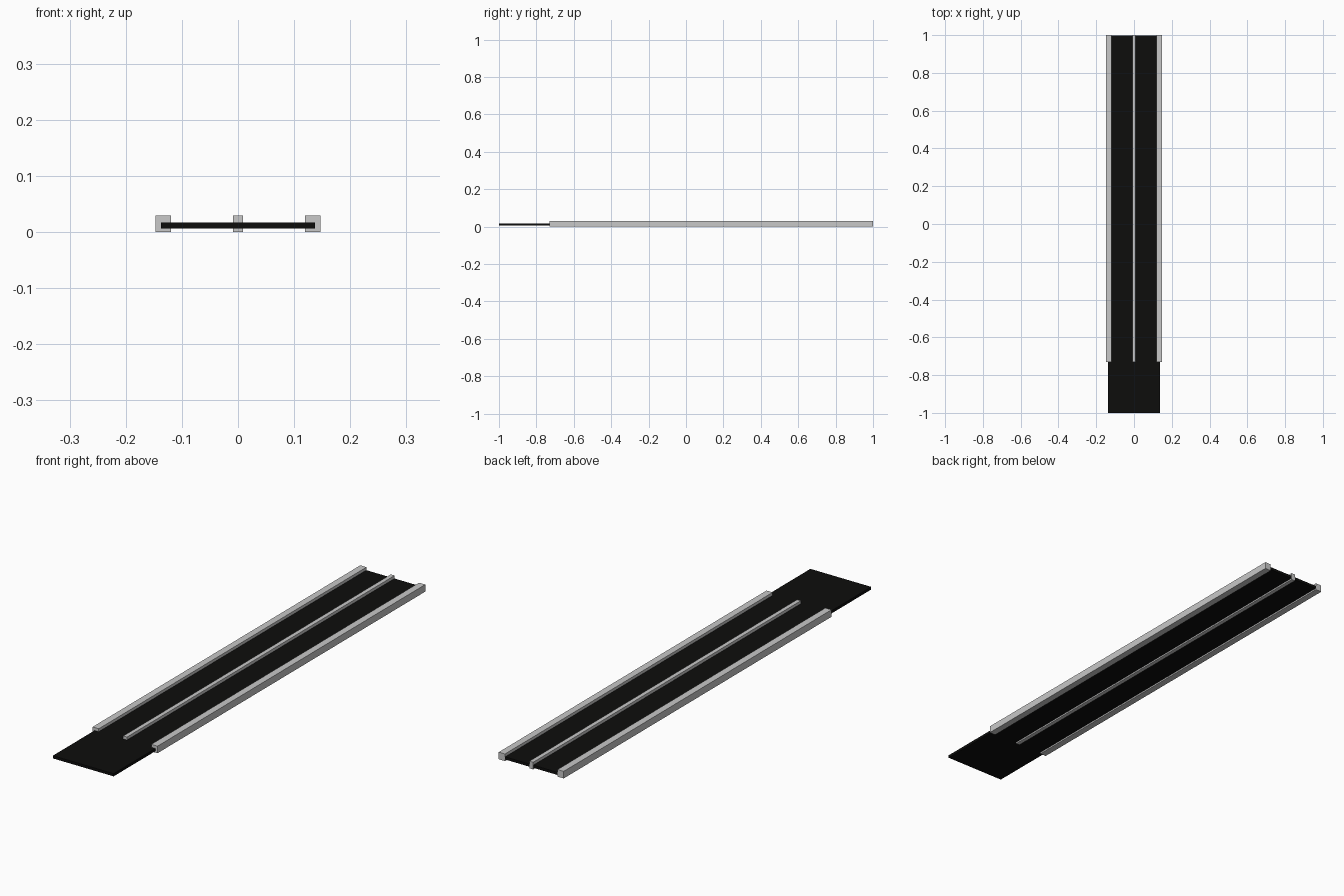
import bpy
import bmesh

if "Cube" in bpy.data.objects:
    bpy.data.objects.remove(bpy.data.objects["Cube"], do_unlink=True)


def make_material(name, color):
    mat = bpy.data.materials.new(name)
    mat.use_nodes = True
    mat.diffuse_color = color
    bsdf = next(n for n in mat.node_tree.nodes if n.type == "BSDF_PRINCIPLED")
    bsdf.inputs["Base Color"].default_value = color
    return mat


def make_box(name, low, high, mat):
    """Axis-aligned box between two corners."""
    bm = bmesh.new()
    bmesh.ops.create_cube(bm, size=1)
    for v in bm.verts:
        for i in range(3):
            v.co[i] = low[i] if v.co[i] < 0 else high[i]
    mesh = bpy.data.meshes.new(name)
    bm.to_mesh(mesh)
    bm.free()
    mesh.materials.append(mat)
    obj = bpy.data.objects.new(name, mesh)
    bpy.context.collection.objects.link(obj)
    return obj


black = make_material("panel black", (0.004, 0.004, 0.0037, 1))
grey = make_material("rail light grey", (0.58, 0.58, 0.58, 1))

RAIL_FRONT, RAIL_BACK, RAIL_TOP = -0.73, 1.0, 0.029

# Thin panel running the full length
make_box("panel", (-0.1375, -1.0, 0.006), (0.1375, 0.999, 0.017), black)

# Two edge rails and a narrow centre rail, all gripping the panel
for name, x, half in (("right_rail", -0.133, 0.014),
                      ("centre_rail", 0.0, 0.0085),
                      ("left_rail", 0.133, 0.014)):
    make_box(name, (x - half, RAIL_FRONT, 0),
             (x + half, RAIL_BACK, RAIL_TOP), grey)
